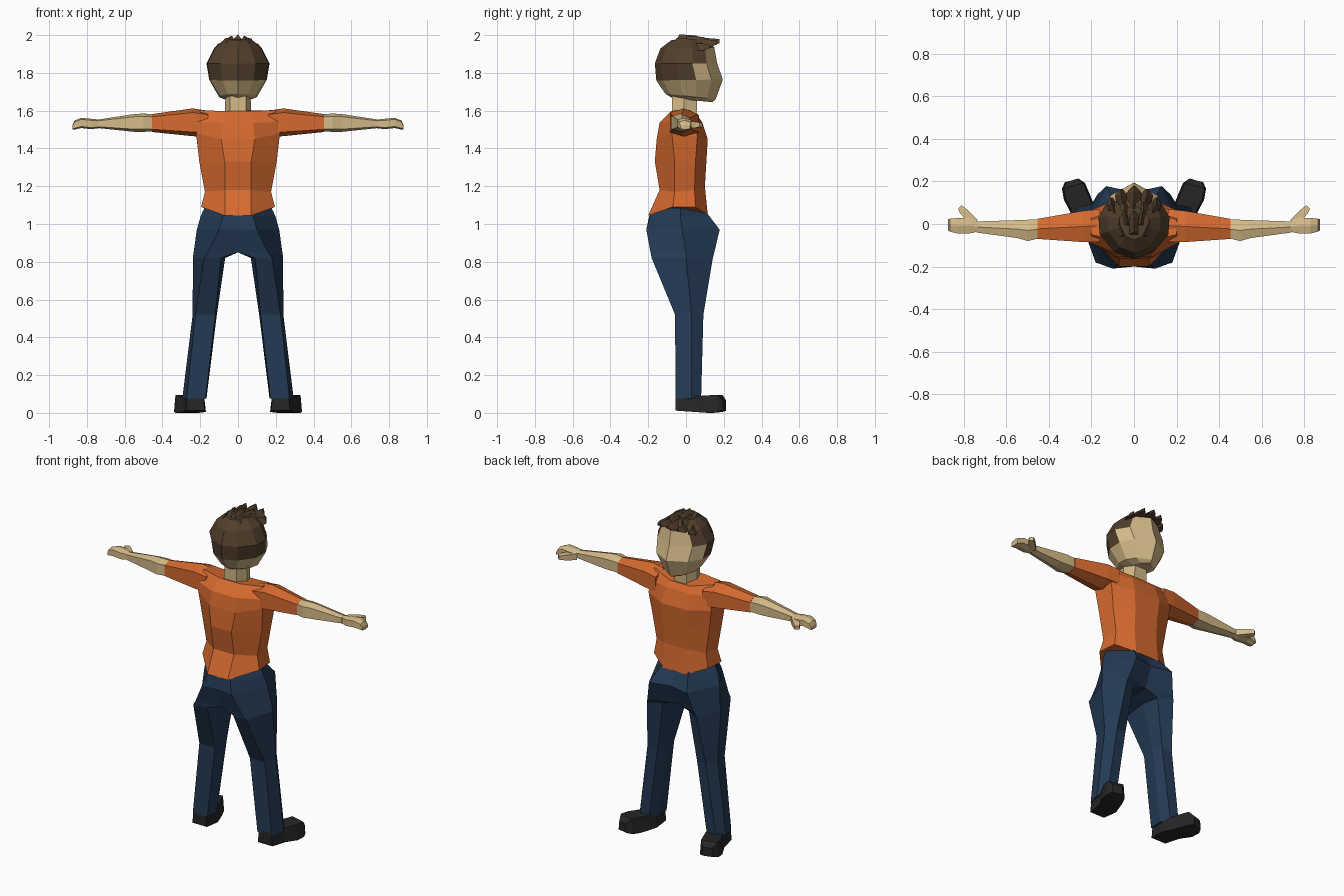
import bpy, bmesh


def material(name, r, g, b):
    m = bpy.data.materials.new(name)
    m.diffuse_color = [(c / 255 / 12.92 if c < 10 else ((c / 255 + 0.055) / 1.055) ** 2.4)
                       for c in (r, g, b)] + [1]
    return m


SHIRT = material("orange_shirt", 214, 106, 47)
SKIN = material("tan_skin", 212, 186, 136)
HAIR = material("brown_hair", 82, 63, 44)
DENIM = material("navy_denim", 36, 58, 84)
SHOE = material("black_shoe", 38, 38, 38)


def loft(name, rings, mats, side=1, rule=None):
    """Skin a list of equal-length point rings and cap both ends."""
    bm = bmesh.new()
    loops = [[bm.verts.new((p[0] * side, p[1], p[2])) for p in r] for r in rings]
    n = len(rings[0])
    for a, b in zip(loops, loops[1:]):
        for i in range(n):
            bm.faces.new((a[i], a[(i + 1) % n], b[(i + 1) % n], b[i]))
    bm.faces.new(loops[0])
    bm.faces.new(loops[-1])
    bmesh.ops.recalc_face_normals(bm, faces=bm.faces)
    # drop the hidden centre wall between mirrored halves
    wall = [f for f in bm.faces if all(abs(v.co.x) < 1e-4 for v in f.verts)]
    bmesh.ops.delete(bm, geom=wall, context='FACES')
    if rule:
        for f in bm.faces:
            f.material_index = rule(f.calc_center_median())
    me = bpy.data.meshes.new(name)
    bm.to_mesh(me)
    bm.free()
    for m in mats:
        me.materials.append(m)
    ob = bpy.data.objects.new(name, me)
    bpy.context.collection.objects.link(ob)
    return ob


def mirrored(half):
    """Complete a half ring (back to front, x > 0) across the centre plane."""
    return half + [(-x, y, z) for x, y, z in reversed(half) if x > 1e-5]


# torso of the shirt, hem to neckline
torso = [
    [(.07, -.2, 1.045), (.195, -.07, 1.09), (.185, .05, 1.09), (.08, .115, 1.05)],
    [(.07, -.14, 1.18), (.175, -.06, 1.17), (.17, .045, 1.18), (.08, .1, 1.2)],
    [(.07, -.165, 1.33), (.205, -.06, 1.33), (.195, .05, 1.33), (.08, .108, 1.33)],
    [(.09, -.155, 1.45), (.222, -.075, 1.48), (.215, .06, 1.46), (.09, .115, 1.45)],
    [(.08, -.14, 1.535), (.215, -.085, 1.54), (.21, .055, 1.54), (.08, .085, 1.54)],
    [(.07, -.08, 1.597), (.2, -.05, 1.603), (.2, .02, 1.603), (.07, .06, 1.575)],
]
loft("shirt_body", [mirrored(r) for r in torso], [SHIRT])

# neck
loft("neck", [mirrored([(.045, -.075, 1.56), (.072, -.01, 1.56), (.045, .055, 1.54)]),
              mirrored([(.04, -.075, 1.7), (.065, -.01, 1.7), (.04, .06, 1.7)])], [SKIN])


# head: rings of ten points, from back to front
def head_ring(zb, zf, w, yb, yf):
    shape = [(0, 0), (.55, .1), (.97, .35), (1, .6), (.72, .83), (0, 1)]
    return mirrored([(w * fx, yb + t * (yf - yb), zb + t * (zf - zb)) for fx, t in shape])


def hair_rule(c):
    """Hair covers the crown, then steps back around the face."""
    if c.z > 1.93:
        return 1
    if c.z > 1.85:
        return int(c.y < .105)
    return int(c.z > 1.77 and c.y < .04)


loft("head", [head_ring(1.665, 1.645, .055, -.07, .14),
              head_ring(1.69, 1.66, .1, -.11, .157),
              head_ring(1.76, 1.765, .152, -.157, .195),
              head_ring(1.85, 1.85, .167, -.165, .165),
              head_ring(1.93, 1.935, .125, -.135, .15),
              head_ring(1.975, 1.98, .07, -.075, .09)], [SKIN, HAIR], rule=hair_rule)


# swept hair tufts on the crown
def tuft(x, y, z, w, length):
    base = [(x * .7 - w, y - length, z - .045), (x * .7 + w, y - length, z - .045),
            (x * .7, y - length * .8, z + .004)]
    mid = [(x - w, y - .03, z - .035), (x + w, y - .03, z - .035), (x, y - .03, z)]
    tip = [(x - w * .2, y, z - .025), (x + w * .2, y, z - .025), (x, y, z - .004)]
    loft("hair_tuft", [base, mid, tip], [HAIR])


tuft(0, .178, 1.982, .035, .13)
tuft(0, .06, 2.0, .035, .12)
for s in (-1, 1):
    tuft(s * .06, .165, 1.975, .03, .13)
    tuft(s * .105, .125, 1.955, .025, .13)
    tuft(s * .045, .1, 1.992, .03, .12)
    tuft(s * .07, .03, 1.982, .025, .1)


# arm cross-section: ridge on top and keel below, flat front and back
def arm_ring(x, y0, y1, z0, z1):
    h, ym = z1 - z0, (y0 + y1) / 2
    return [(x, ym, z1), (x, y0, z1 - .15 * h), (x, y0, z0 + .15 * h),
            (x, ym, z0), (x, y1, z0 + .15 * h), (x, y1, z1 - .2 * h)]


# leg cross-section: back pair, outer point, front pair, inner point
def leg_ring(z, *pts):
    return [(x, y, z) for x, y in pts]


legs = [
    leg_ring(1.085, (0, -.172), (.07, -.168), (.178, -.03), (.09, .09), (0, .09), (0, 0)),
    leg_ring(1.04, (0, -.195), (.08, -.19), (.198, -.03), (.1, .125), (0, .11), (0, 0)),
    leg_ring(.97, (0, -.2), (.1, -.21), (.218, -.02), (.13, .178), (0, .15), (0, 0)),
    leg_ring(.85, (0, -.165), (.16, -.188), (.235, 0), (.16, .15), (0, .1), (0, 0)),
    leg_ring(.82, (.09, -.175), (.18, -.182), (.239, 0), (.17, .142), (.09, .1), (.068, 0)),
    leg_ring(.52, (.12, -.055), (.225, -.058), (.24, .03), (.2, .092), (.135, .085), (.112, .03)),
    leg_ring(.075, (.172, -.055), (.272, -.055), (.295, .03), (.262, .08), (.2, .08), (.167, .03)),
]

for side, label in ((-1, "left"), (1, "right")):
    loft(label + "_sleeve", [arm_ring(.16, -.085, .07, 1.46, 1.6),
                             arm_ring(.24, -.085, .062, 1.465, 1.612),
                             arm_ring(.455, -.07, .024, 1.487, 1.582)], [SHIRT], side)
    loft(label + "_forearm", [arm_ring(.44, -.066, .02, 1.49, 1.58),
                              arm_ring(.5, -.08, .02, 1.488, 1.585),
                              arm_ring(.55, -.066, .018, 1.488, 1.582),
                              arm_ring(.74, -.04, .012, 1.508, 1.553)], [SKIN], side)
    loft(label + "_hand", [arm_ring(.735, -.036, .01, 1.508, 1.553),
                           arm_ring(.775, -.045, .03, 1.502, 1.557),
                           arm_ring(.83, -.045, .028, 1.508, 1.562),
                           arm_ring(.865, -.036, .025, 1.5, 1.548),
                           arm_ring(.876, -.03, .022, 1.5, 1.525)], [SKIN], side)
    thumb = [(.755, .01, .02, .02), (.8, .058, .018, .016), (.82, .08, .009, .011)]
    loft(label + "_thumb", [[(x - w, y + .008, 1.525 - h), (x + w, y - .008, 1.525 - h),
                             (x + w, y - .008, 1.525 + h), (x - w, y + .008, 1.525 + h)]
                            for x, y, w, h in thumb], [SKIN], side)
    loft(label + "_trouser_leg", legs, [DENIM], side)

    # shoe: heel to toe, turned outward
    shoe = [(.225, -.055, .05, .012, .09), (.232, .045, .062, .005, .088),
            (.27, .13, .06, 0, .093), (.285, .18, .054, .005, .095),
            (.293, .205, .032, .012, .065)]
    loft(label + "_shoe", [[(x - w, y + .25 * (y > .1) * w, z0),
                            (x + w, y - .25 * (y > .1) * w, z0),
                            (x + w * .85, y - .25 * (y > .1) * w, z1),
                            (x - w * .85, y + .25 * (y > .1) * w, z1)]
                           for x, y, w, z0, z1 in shoe], [SHOE], side)
